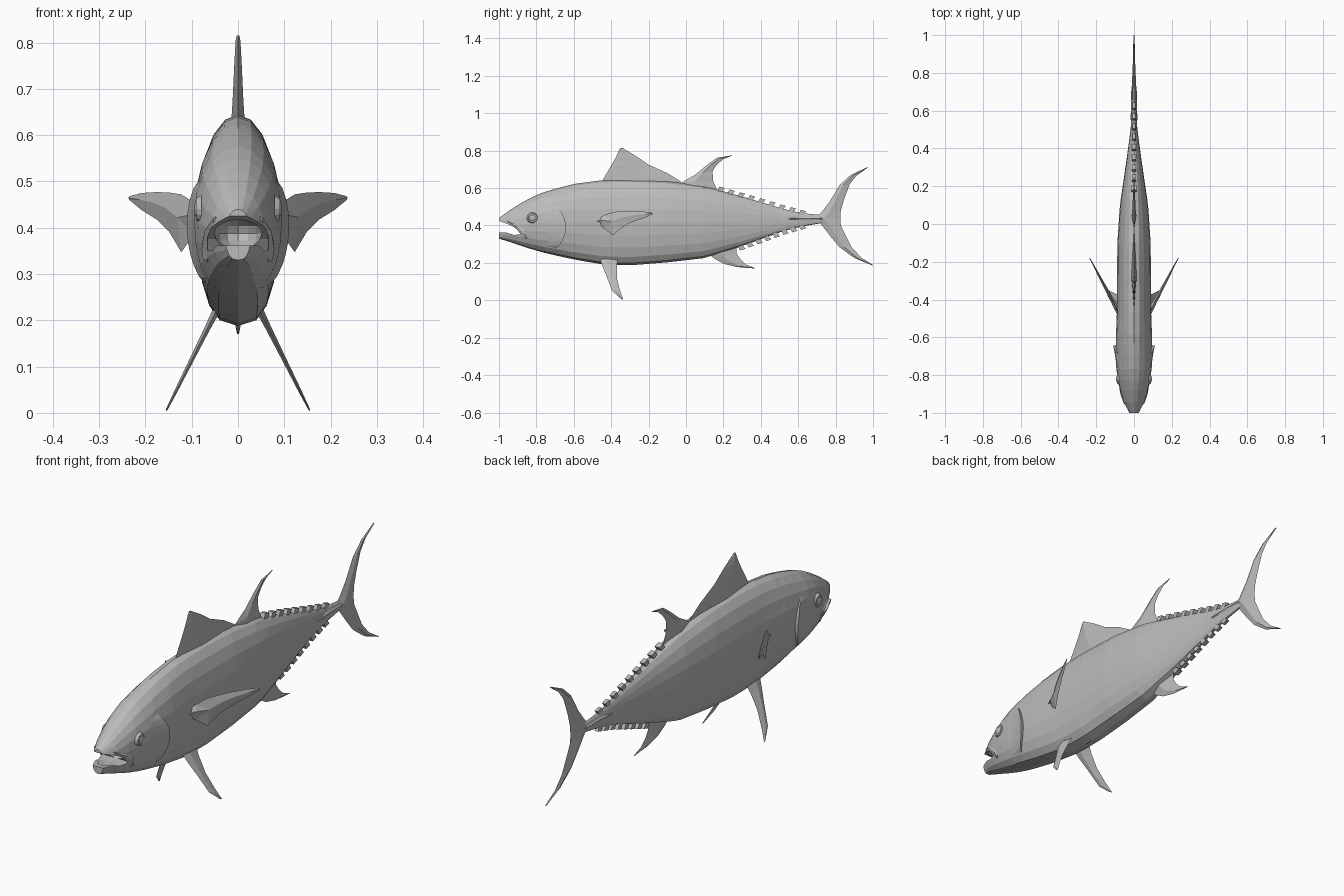
import bpy, bmesh, math, random
from mathutils import Vector, Matrix

random.seed(4)
cube = bpy.data.objects.get("Cube")
if cube:
    bpy.data.objects.remove(cube, do_unlink=True)

GREY = (0.5, 0.5, 0.5, 1)
mat = bpy.data.materials.new("fish_grey")
mat.use_nodes = True
mat.diffuse_color = GREY
bsdf = next(n for n in mat.node_tree.nodes if n.type == 'BSDF_PRINCIPLED')
bsdf.inputs["Base Color"].default_value = GREY

# Body stations: y, back height, belly height, half width
BODY = [(-1, .44, .33, .028), (-.95, .477, .315, .054), (-.85, .54, .28, .083),
        (-.75, .583, .252, .095), (-.6, .622, .218, .096), (-.45, .642, .193, .09),
        (-.3, .645, .187, .09), (-.1, .637, .203, .088), (.1, .61, .226, .075),
        (.3, .555, .29, .045), (.5, .495, .363, .018), (.6, .468, .392, .012),
        (.74, .455, .415, .008)]


def station(y):
    y = min(max(y, BODY[0][0]), BODY[-1][0])
    for a, b in zip(BODY, BODY[1:]):
        if y <= b[0]:
            t = (y - a[0]) / (b[0] - a[0])
            return [p + (q - p) * t for p, q in zip(a[1:], b[1:])]


def surf(y, z):
    """Half width of the body at a given length and height."""
    top, low, w = station(y)
    s = min(1, abs(z - (top + low) / 2) / ((top - low) / 2))
    return w * (1 - s * s) ** (.5 if z > (top + low) / 2 else .35)


def finish(name, bm):
    bmesh.ops.recalc_face_normals(bm, faces=bm.faces)
    me = bpy.data.meshes.new(name)
    bm.to_mesh(me)
    bm.free()
    me.materials.append(mat)
    ob = bpy.data.objects.new(name, me)
    bpy.context.collection.objects.link(ob)
    return ob


def loft(name, rings):
    """Closed skin through a list of rings with equal point counts."""
    bm = bmesh.new()
    vs = [[bm.verts.new(p) for p in r] for r in rings]
    n = len(vs[0])
    for a, b in zip(vs, vs[1:]):
        for i in range(n):
            j = (i + 1) % n
            bm.faces.new((a[i], a[j], b[j], b[i]))
    bm.faces.new(vs[0])
    bm.faces.new(vs[-1])
    bmesh.ops.triangulate(bm, faces=bm.faces[:])
    return finish(name, bm)


def flat(y, z):
    return Vector((0, y, z))


def fin(name, sections, base, tip, place=flat, normal=(1, 0, 0)):
    """Diamond-section fin through (lead y, lead z, trail y, trail z) chords."""
    nrm = Vector(normal).normalized()
    rings = []
    for i, (ly, lz, ty, tz) in enumerate(sections):
        t = base + (tip - base) * i / (len(sections) - 1)
        a, b = place(ly, lz), place(ty, tz)
        m = a.lerp(b, .4)
        rings.append([a, m + nrm * t, b, m - nrm * t])
    return loft(name, rings)


# Body: faceted rings, mirrored left to right
HALF, COUNT = 10, 30
rings = []
for i in range(COUNT):
    y0 = BODY[0][0] + (BODY[-1][0] - BODY[0][0]) * i / (COUNT - 1)
    side = []
    for k in range(HALF + 1):
        y = y0 + (random.uniform(-.014, .014) if 2 < i < COUNT - 2 else 0)
        top, low, w = station(y)
        z = (top + low) / 2 + (top - low) / 2 * math.cos(math.pi * k / HALF)
        side.append((surf(y, z) if 0 < k < HALF else 0, y, z))
    rings.append(side + [(-x, y, z) for x, y, z in side[-2:0:-1]])
body = loft("body", rings)

# Mouth: side notch and inner cavity cut from the head
notch = [(-1.06, .45), (-1, .425), (-.94, .402), (-.89, .376), (-.87, .352),
         (-.92, .35), (-.96, .362), (-1.06, .362)]
cutters = [loft("mouth_cutter", [[(x, y, z) for y, z in notch] for x in (-.2, .2)])]
bm = bmesh.new()
bmesh.ops.create_uvsphere(bm, u_segments=14, v_segments=8, radius=1, matrix=(
    Matrix.Translation((0, -.91, .388)) @ Matrix.Diagonal((.052, .1, .04, 1))))
cutters.append(finish("cavity_cutter", bm))
for c in cutters:
    c.hide_render = True
    mod = body.modifiers.new("mouth", 'BOOLEAN')
    mod.operation, mod.solver, mod.object = 'DIFFERENCE', 'EXACT', c
bpy.context.view_layer.update()
cut = bpy.data.meshes.new_from_object(
    body.evaluated_get(bpy.context.evaluated_depsgraph_get()))
body.modifiers.clear()
body.data = cut
for c in cutters:
    bpy.data.objects.remove(c, do_unlink=True)

# Fins on the centre line
fin("first_dorsal_fin", [(-.46, .61, -.02, .6), (-.445, .643, -.03, .637),
                         (-.43, .67, -.1, .68), (-.4, .72, -.2, .725),
                         (-.375, .765, -.265, .77), (-.357, .805, -.32, .803),
                         (-.35, .815, -.34, .815)], .016, .003)
fin("second_dorsal_fin", [(-.04, .61, .17, .58), (-.02, .632, .145, .64),
                          (.05, .672, .142, .69), (.11, .722, .165, .725),
                          (.165, .762, .2, .755), (.245, .775, .245, .773)], .013, .002)
fin("anal_fin", [(.12, .25, .27, .29), (.15, .224, .27, .25), (.2, .196, .29, .22),
                 (.27, .178, .32, .192), (.37, .17, .37, .172)], .013, .002)
root = (.68, .437, .825, .437)
fin("upper_tail_lobe", [root, (.72, .465, .828, .48), (.77, .53, .845, .54),
                        (.82, .615, .875, .62), (.88, .67, .91, .665),
                        (.97, .712, .97, .708)], .012, .003)
fin("lower_tail_lobe", [root, (.72, .41, .828, .4), (.77, .345, .85, .355),
                        (.82, .285, .885, .285), (.9, .226, .935, .23),
                        (1, .185, 1, .189)], .012, .003)

# Finlets along the back and belly of the tail stalk
def finlets(name, y0, y1, count, up):
    for i in range(count):
        y = y0 + (y1 - y0) * i / (count - 1)
        top, low, _ = station(y)
        z = top if up > 0 else low
        w = .012 - .005 * i / count
        slope = -.3 if up > 0 else .32
        chord = ((0, -.012), (.022, -.012), (.042, .02), (.014, .02))
        pts = [(y + a, z + up * b + slope * a) for a, b in chord]
        loft(f"{name}_{i + 1}", [[(x, *p) for p in pts] for x in (-w, w)])


finlets("upper_finlet", .165, .6, 9, 1)
finlets("lower_finlet", .275, .6, 8, -1)

# Paired parts
for s, tag in ((1, "left"), (-1, "right")):
    # Pectoral fin, swept out and back
    chords = [(-.48, .424, .418), (-.44, .455, .385), (-.39, .472, .347), (-.34, .476, .392),
              (-.29, .477, .418), (-.23, .475, .438), (-.18, .468, .46)]
    fin(tag + "_pectoral_fin", [(y, a, y, b) for y, a, b in chords], .014, .002,
        lambda y, z: Vector((s * (.085 + .535 * (y + .46)), y, z)), (s, -.535, 0))
    # Pelvic fin, splayed down and out
    fin(tag + "_pelvic_fin", [(-.46, .22, -.365, .215), (-.45, .19, -.37, .185),
                              (-.425, .13, -.37, .12), (-.395, .05, -.352, .05),
                              (-.35, .01, -.335, .003)], .008, .002,
        lambda y, z: Vector((s * (.055 + .5 * (.205 - z)), y, z)), (2 * s, 0, 1))
    # Side keel of the tail stalk
    fin(tag + "_tail_keel", [(.55, .442, .55, .426), (.64, .448, .64, .424),
                             (.73, .44, .73, .432)], .008, .004,
        lambda y, z: Vector((s * .01, y, z)))
    # Jaw plate at the mouth corner
    fin(tag + "_jaw_plate", [(-.955, .425, -.95, .412), (-.9, .4, -.905, .38),
                             (-.855, .365, -.87, .335), (-.85, .335, -.86, .325)],
        .004, .006, lambda y, z: Vector((s * surf(y, z), y, z)))
    # Gill cover, flaring at its rear edge
    bm = bmesh.new()
    rows = []
    for v in range(11):
        z = .27 + .24 * v / 10
        edge = -.642 - .045 * ((z - .39) / .11) ** 2
        lift = math.sin(math.pi * v / 10) ** .5
        row = []
        for u in [k / 6 for k in range(7)]:
            y = -.8 + (edge + .8) * u
            x = surf(y, z) - .003 + .018 * lift * u ** 2
            row.append(bm.verts.new((s * x, y, z)))
        row.append(bm.verts.new((s * (surf(edge, z) - .006), edge - .004, z)))
        rows.append(row)
    for a, b in zip(rows, rows[1:]):
        for i in range(len(a) - 1):
            bm.faces.new((a[i], a[i + 1], b[i + 1], b[i]))
    finish(tag + "_gill_cover", bm)
    # Eye: a bulging ball inside a raised rim
    ex = surf(-.82, .44)
    aim = Matrix.Translation((s * ex, -.82, .44)) @ Matrix.Rotation(s * math.pi / 2, 4, 'Y')
    bm = bmesh.new()
    bmesh.ops.create_uvsphere(bm, u_segments=14, v_segments=8, radius=1,
                              matrix=aim @ Matrix.Diagonal((.021, .021, .01, 1)))
    finish(tag + "_eye", bm)
    bm = bmesh.new()
    bmesh.ops.create_cone(bm, cap_ends=True, segments=14, radius1=.031, radius2=.024,
                          depth=.012, matrix=aim)
    finish(tag + "_eye_rim", bm)
